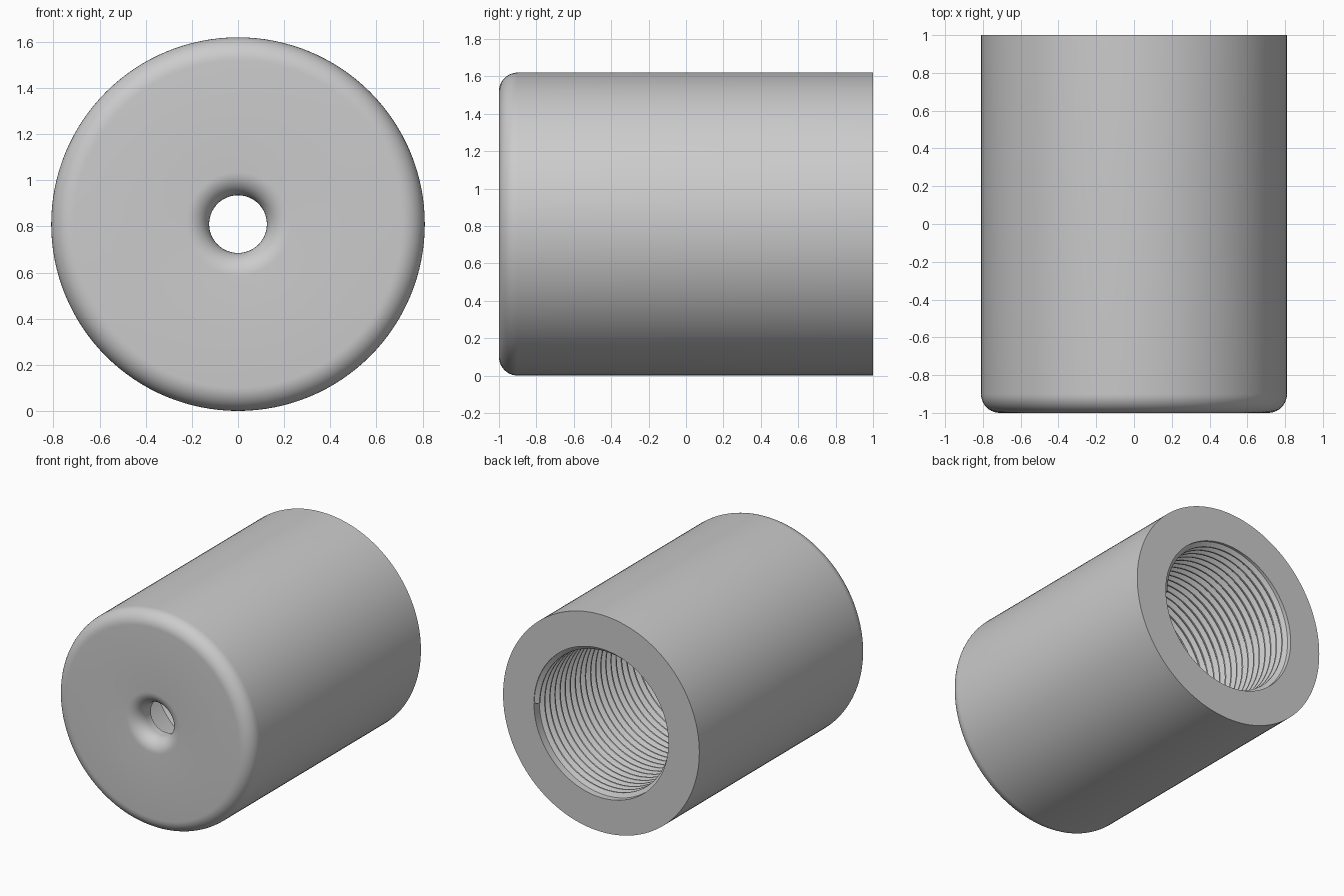
import bpy, bmesh
from math import sin, cos, pi
from mathutils import Vector

cube = bpy.data.objects.get("Cube")
if cube:
    bpy.data.objects.remove(cube, do_unlink=True)

RADIUS = 0.81
BORE = 0.555
HOLE = 0.125
FILLET = 0.1
PITCH = 0.06
THREAD_LENGTH = 1.22
AXIS = Vector((0, 1, 0))

grey = bpy.data.materials.new("plain grey")
grey.use_nodes = True
grey.diffuse_color = (0.6, 0.6, 0.6, 1)
grey.node_tree.nodes["Principled BSDF"].inputs["Base Color"].default_value = (0.6, 0.6, 0.6, 1)


def arc(r, y, start, end, steps=10):
    """Quarter fillet as (radius, y) points."""
    angles = [start + (end - start) * i / steps for i in range(steps + 1)]
    return [(r + FILLET * cos(a), y + FILLET * sin(a)) for a in angles]


def finish(bm, name):
    bmesh.ops.remove_doubles(bm, verts=bm.verts, dist=1e-5)
    bmesh.ops.recalc_face_normals(bm, faces=bm.faces)
    mesh = bpy.data.meshes.new(name)
    bm.to_mesh(mesh)
    bm.free()
    mesh.materials.append(grey)
    obj = bpy.data.objects.new(name, mesh)
    obj.location.z = RADIUS
    bpy.context.collection.objects.link(obj)
    bpy.ops.object.select_all(action='DESELECT')
    obj.select_set(True)
    bpy.context.view_layer.objects.active = obj
    bpy.ops.object.shade_smooth_by_angle(angle=pi / 6)
    return obj


# Sleeve: rounded front edge, flared front hole, stepped bore open at the back
profile = [(RADIUS, 1)]
profile += arc(RADIUS - FILLET, FILLET - 1, 0, -pi / 2)
profile += arc(HOLE + FILLET, FILLET - 1, -pi / 2, -pi)
profile += [(HOLE, -0.85), (BORE, -0.85), (BORE, 1)]

bm = bmesh.new()
verts = [bm.verts.new((r, y, 0)) for r, y in profile]
edges = [bm.edges.new((a, b)) for a, b in zip(verts, verts[1:] + verts[:1])]
bmesh.ops.spin(bm, geom=verts + edges, cent=(0, 0, 0), axis=AXIS,
               angle=2 * pi, steps=128)
finish(bm, "sleeve")

# Internal screw thread: a tapered ridge swept along a helix inside the bore
bm = bmesh.new()
half = PITCH * 0.45
start = 1 - half
section = [(BORE + 0.005, half), (BORE - 0.03, half * 0.2),
           (BORE - 0.03, -half * 0.2), (BORE + 0.005, -half)]
verts = [bm.verts.new((r, start + y, 0)) for r, y in section]
face = bm.faces.new(verts)
turns = int(THREAD_LENGTH / PITCH)
per_turn = 72
bmesh.ops.spin(bm, geom=[face], cent=(0, 0, 0), axis=AXIS,
               dvec=-AXIS * PITCH / per_turn,
               angle=-2 * pi * turns, steps=per_turn * turns)

# Close the starting end of the ridge if the sweep left it open
rim = [e for e in bm.edges if e.is_boundary]
if rim:
    bmesh.ops.holes_fill(bm, edges=rim, sides=4)
finish(bm, "screw_thread")
